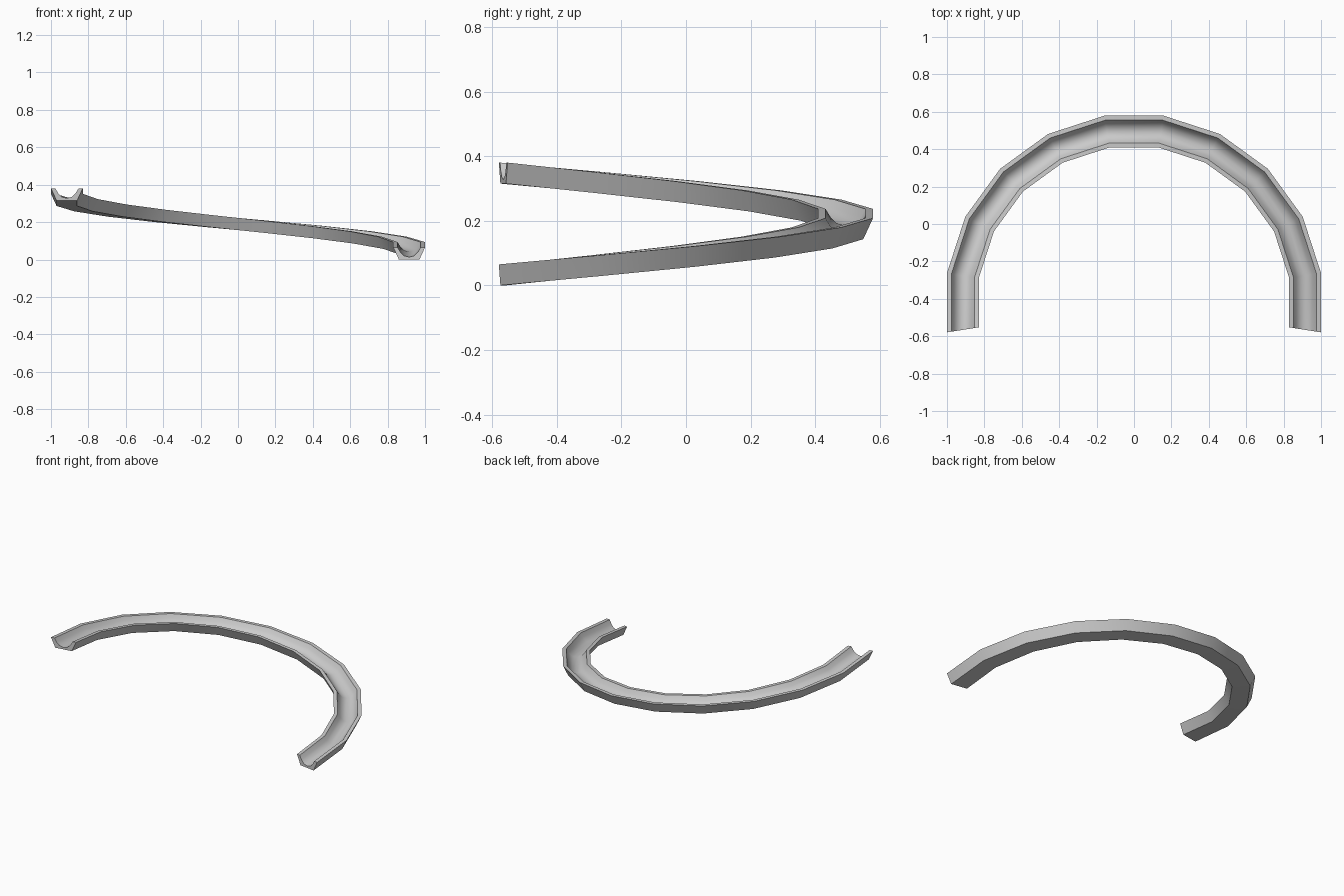
import bpy, bmesh, math

if "Cube" in bpy.data.objects:
    bpy.data.objects.remove(bpy.data.objects["Cube"])

STEPS = 11            # segments of a 20-sided ring
STEP = math.radians(18)
RISE = 0.315
CENTRE_Y = -0.421

# channel cross-section: (distance from ring axis, height)
profile = [(1.0, 0.065), (0.97, 0.0), (0.86, 0.0), (0.83, 0.065), (0.853, 0.065),
           (0.868, 0.04), (0.888, 0.02), (0.915, 0.013), (0.942, 0.02),
           (0.962, 0.04), (0.976, 0.065)]

# sweep the section along the climbing curve
bm = bmesh.new()
rings = []
for i in range(STEPS + 1):
    a = (i - 0.5) * STEP
    ring = []
    for r, z in profile:
        rr = r / math.cos(STEP / 2)
        ring.append(bm.verts.new((rr * math.cos(a), CENTRE_Y + rr * math.sin(a),
                                  z + RISE * i / STEPS)))
    rings.append(ring)
n = len(profile)
for a, b in zip(rings, rings[1:]):
    for k in range(n):
        m = (k + 1) % n
        bm.faces.new((a[k], a[m], b[m], b[k]))

# end caps
bm.faces.new(rings[0])
bm.faces.new(rings[-1][::-1])
bmesh.ops.recalc_face_normals(bm, faces=bm.faces)

mesh = bpy.data.meshes.new("curved_channel")
bm.to_mesh(mesh)
bm.free()
channel = bpy.data.objects.new("curved_channel", mesh)
bpy.context.collection.objects.link(channel)
bpy.context.view_layer.objects.active = channel
channel.select_set(True)
bpy.ops.object.shade_smooth_by_angle(angle=math.radians(35))
